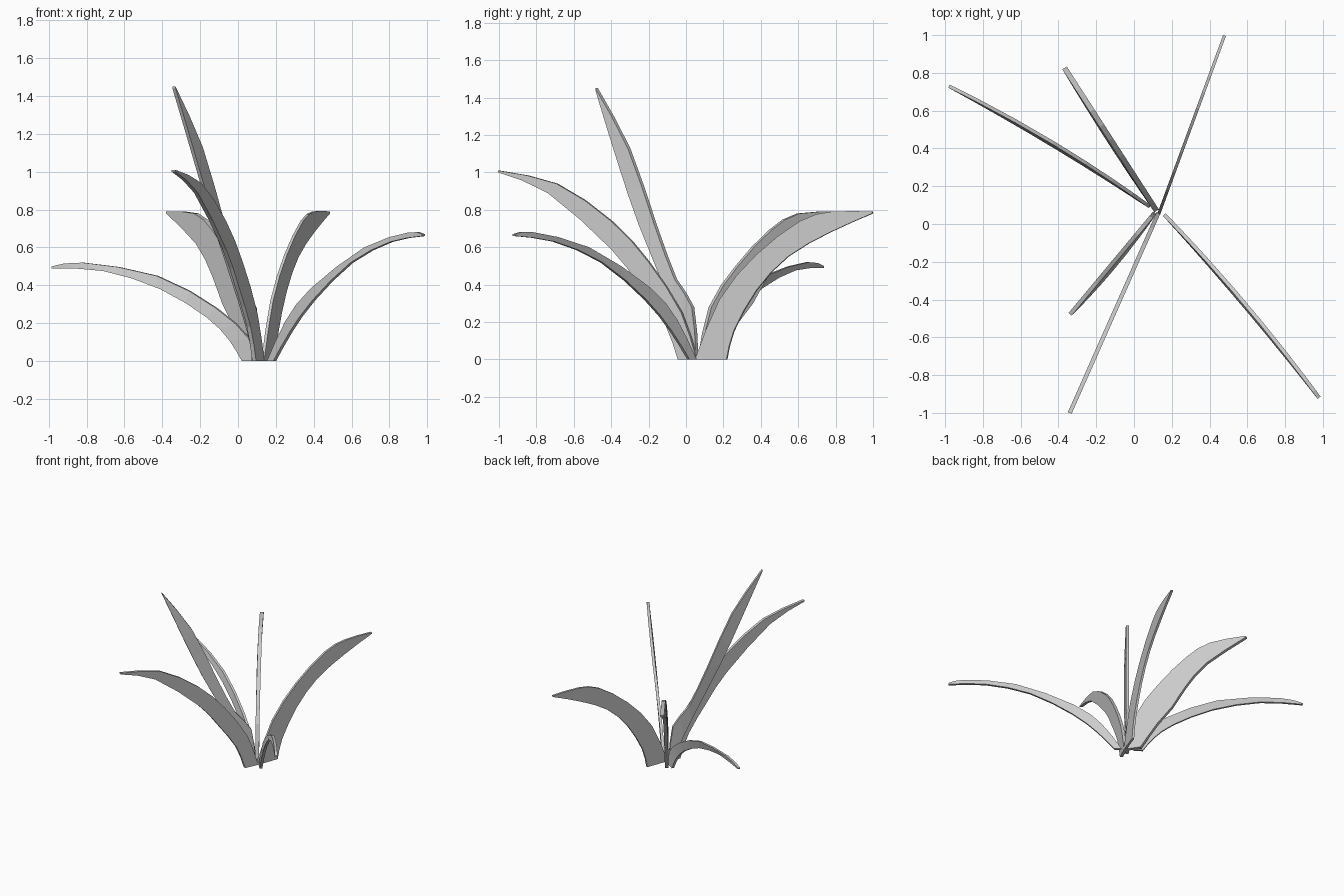
import bpy
import bmesh
from mathutils import Vector

cube = bpy.data.objects.get("Cube")
if cube:
    bpy.data.objects.remove(cube)

# Single matte grey for the whole plant
grey = bpy.data.materials.new("leaf_grey")
grey.use_nodes = True
colour = (0.6, 0.6, 0.6, 1)
grey.diffuse_color = colour
grey.node_tree.nodes["Principled BSDF"].inputs["Base Color"].default_value = colour

SEGMENTS = 10


def spline_points(points):
    """Sample a smooth curve through the given (reach, height) points."""
    pts = [Vector(p) for p in points]
    pts = [2 * pts[0] - pts[1]] + pts + [2 * pts[-1] - pts[-2]]
    spans = len(pts) - 3
    result = []
    for i in range(SEGMENTS + 1):
        u = i / SEGMENTS * spans
        k = min(int(u), spans - 1)
        u -= k
        a, b, c, d = pts[k:k + 4]
        result.append(b + 0.5 * u * (c - a + u * (2 * a - 5 * b + 4 * c - d
                                                  + u * (3 * (b - c) + d - a))))
    return result


def leaf(name, base, tip, thickness, upper, lower, bow=0, lean=0):
    """Thin upright blade from base towards tip, outlined by its two edges.
    Bow curves it sideways; lean shifts only its lower edge sideways."""
    base, tip = Vector(base), Vector(tip)
    along = tip - base
    length = along.length
    along.normalize()
    side = Vector((-along.y, along.x))
    bm = bmesh.new()
    rings = []
    for top, bottom in zip(spline_points(upper), spline_points(lower)):
        ring = []
        for point, sign, shift in ((top, 1, bow), (top, -1, bow),
                                   (bottom, -1, bow + lean), (bottom, 1, bow + lean)):
            t = point.x / length
            offset = shift * 4 * t * (1 - t) + sign * thickness / 2
            ground = base + along * point.x + side * offset
            ring.append(bm.verts.new((ground.x, ground.y, max(point.y, 0))))
        rings.append(ring)
    for near, far in zip(rings, rings[1:]):
        for j in range(4):
            n = (j + 1) % 4
            bm.faces.new((near[j], near[n], far[n], far[j]))
    bm.faces.new(rings[0])
    bm.faces.new(rings[-1])
    bmesh.ops.recalc_face_normals(bm, faces=bm.faces)
    mesh = bpy.data.meshes.new(name)
    bm.to_mesh(mesh)
    bm.free()
    mesh.materials.append(grey)
    obj = bpy.data.objects.new(name, mesh)
    bpy.context.collection.objects.link(obj)


# Broad leaf arching to the back
leaf("back_left_leaf", (.13, .05), (.48, 1), .016,
     upper=[(0, 0), (.14, .32), (.35, .56), (.6, .74), (.78, .79), (1.01, .79)],
     lower=[(.18, 0), (.22, .15), (.35, .37), (.53, .55), (.77, .68), (1.01, .78)])

# Thicker leaf beside it
leaf("back_right_leaf", (.12, .07), (-.37, .83), .028, lean=.008,
     upper=[(0, 0), (.07, .28), (.24, .5), (.45, .69), (.63, .78), (.9, .79)],
     lower=[(.1, 0), (.23, .18), (.34, .3), (.44, .45), (.6, .62), (.9, .78)])

# Low drooping leaf on the right
leaf("low_right_leaf", (.1, .08), (-.98, .73), .018, bow=-.028, lean=.014,
     upper=[(.02, 0), (.05, .12), (.26, .28), (.63, .45), (1.08, .52), (1.26, .5)],
     lower=[(.09, 0), (.17, .11), (.31, .23), (.6, .38), (.95, .476), (1.26, .49)])

# Slender leaf arching to the front left
leaf("front_left_leaf", (.16, .05), (.98, -.92), .02, bow=.022, lean=-.01,
     upper=[(0, 0), (.14, .21), (.34, .385), (.77, .6), (1.15, .68), (1.27, .67)],
     lower=[(.05, 0), (.18, .155), (.36, .32), (.67, .52), (1, .63), (1.27, .66)])

# Tallest, steepest leaf
leaf("tall_leaf", (.11, .06), (-.34, -.48), .022, lean=.016,
     upper=[(0, 0), (.03, .28), (.15, .43), (.29, .72), (.475, 1.13), (.7, 1.45)],
     lower=[(.05, 0), (.07, .1), (.17, .31), (.39, .73), (.53, 1.04), (.7, 1.44)])

# Long leaf arching to the front
leaf("front_leaf", (.13, .06), (-.34, -1), .022,
     upper=[(0, 0), (.09, .25), (.28, .52), (.5, .74), (.82, .94), (1.16, 1.01)],
     lower=[(.11, 0), (.18, .18), (.34, .4), (.5, .59), (.87, .89), (1.16, 1)])
